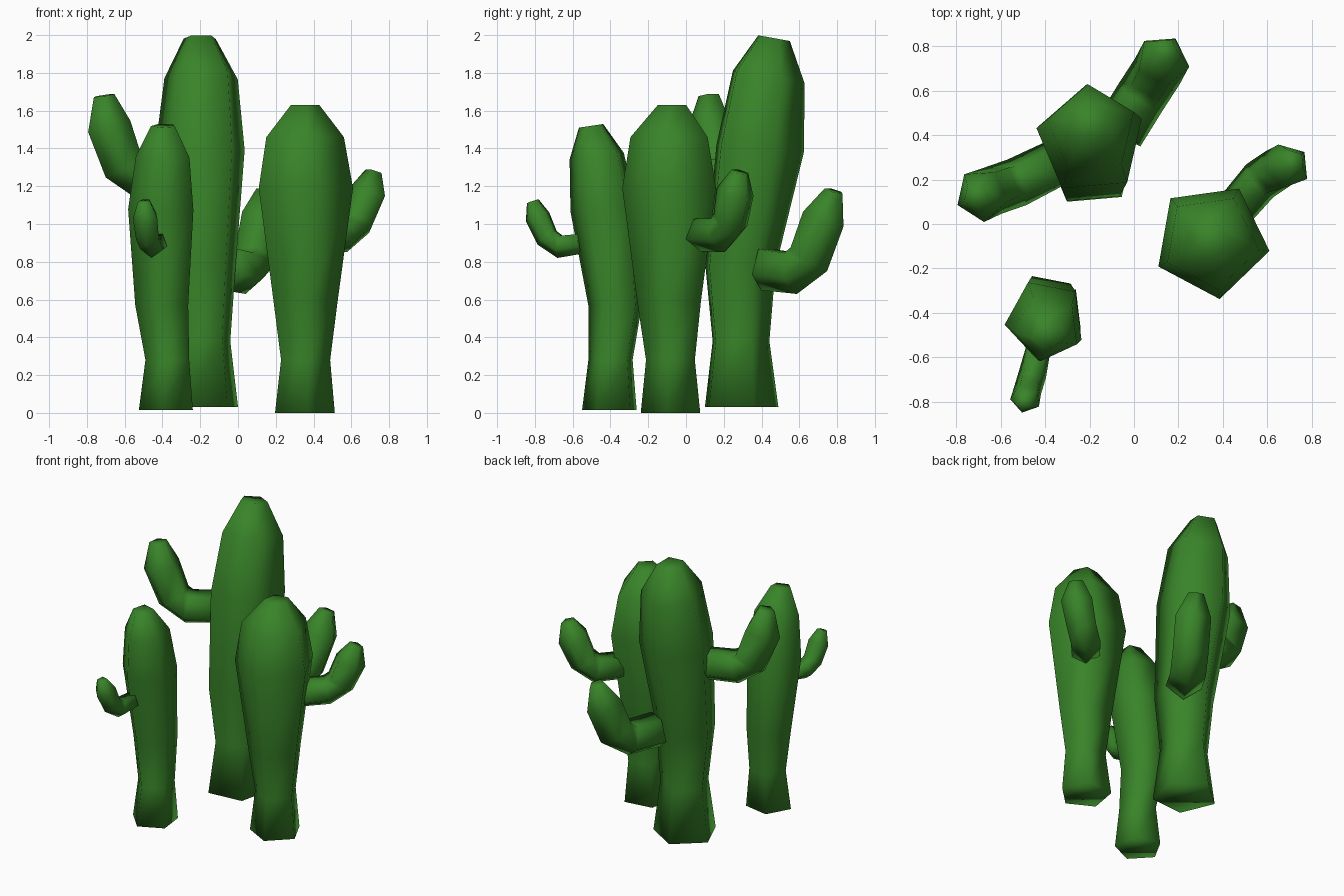
import bpy, bmesh
from math import cos, sin, tau, radians
from mathutils import Vector

if "Cube" in bpy.data.objects:
    bpy.data.objects.remove(bpy.data.objects["Cube"])

green = bpy.data.materials.new("cactus_green")
green.diffuse_color = (0.04, 0.23, 0.022, 1)
green.use_nodes = True
green.node_tree.nodes["Principled BSDF"].inputs["Base Color"].default_value = green.diffuse_color
SIDES = 5


def loft(name, rings):
    """Skin a list of five-point rings into a closed smooth tube."""
    bm = bmesh.new()
    loops = [[bm.verts.new(p) for p in ring] for ring in rings]
    for a, b in zip(loops, loops[1:]):
        for i in range(SIDES):
            j = (i + 1) % SIDES
            bm.faces.new((a[i], a[j], b[j], b[i]))
    bm.faces.new(loops[0][::-1])
    bm.faces.new(loops[-1])
    bmesh.ops.recalc_face_normals(bm, faces=bm.faces)
    for f in bm.faces:
        f.smooth = True
    mesh = bpy.data.meshes.new(name)
    bm.to_mesh(mesh)
    bm.free()
    mesh.materials.append(green)
    bpy.context.collection.objects.link(bpy.data.objects.new(name, mesh))


def trunk(name, phase, profile):
    """profile rows: x, y, z, radius, slope of the ring along y."""
    rings = []
    for x, y, z, r, slope in profile:
        ring = []
        for i in range(SIDES):
            a = radians(phase) + tau * i / SIDES
            ring.append((x + r * cos(a), y + r * sin(a), z + slope * r * sin(a)))
        rings.append(ring)
    loft(name, rings)


def arm(name, path):
    """path rows: x, y, z, radius; rings stand square to the path."""
    pts = [Vector(p[:3]) for p in path]
    out = pts[-1] - pts[0]
    side = Vector((-out.y, out.x, 0)).normalized()
    rings = []
    for i, p in enumerate(pts):
        t = (pts[min(i + 1, len(pts) - 1)] - pts[max(i - 1, 0)]).normalized()
        n = side.cross(t).normalized()
        r = path[i][3] * 1.06
        rings.append([p + r * (cos(a) * n + sin(a) * side)
                      for a in (tau * k / SIDES for k in range(SIDES))])
    loft(name, rings)


# Tall cactus at the back, leaning back
trunk("tall_trunk", 95, [
    (-.193, .28, .03, .21, 0), (-.19, .28, .38, .162, 0),
    (-.197, .275, .77, .2, 0), (-.195, .375, 1.4, .25, -.08),
    (-.19, .424, 1.78, .205, -.18), (-.2, .46, 1.985, .09, -.18)])
arm("tall_back_arm", [
    (-.07, .41, .77, .115), (.03, .57, .75, .115), (.09, .66, .82, .115),
    (.13, .735, 1.03, .115), (.145, .785, 1.175, .05)])
arm("tall_left_arm", [
    (-.36, .27, 1.26, .105), (-.52, .19, 1.25, .11), (-.61, .16, 1.31, .11),
    (-.685, .13, 1.52, .115), (-.71, .125, 1.68, .055)])

# Medium cactus on the right, upright
trunk("medium_trunk", 62, [
    (.347, -.073, 0, .168, 0), (.352, -.075, .28, .138, 0),
    (.35, -.08, .59, .18, 0), (.348, -.075, 1.19, .265, 0),
    (.346, -.078, 1.46, .218, 0), (.352, -.07, 1.63, .08, 0)])
arm("medium_arm", [
    (.45, .06, .95, .09), (.56, .19, .95, .095), (.63, .235, 1.01, .095),
    (.69, .26, 1.16, .1), (.72, .285, 1.275, .045)])

# Small cactus at the front left, leaning forward
trunk("small_trunk", 43, [
    (-.373, -.4, .015, .153, 0), (-.367, -.395, .28, .124, 0),
    (-.395, -.37, .57, .15, 0), (-.398, -.43, 1.08, .185, .08),
    (-.39, -.467, 1.36, .152, .12), (-.393, -.5, 1.52, .068, .15)])
arm("small_arm", [
    (-.43, -.56, .9, .055), (-.455, -.67, .885, .062), (-.475, -.735, .93, .062),
    (-.487, -.785, 1.04, .066), (-.495, -.81, 1.12, .033)])
